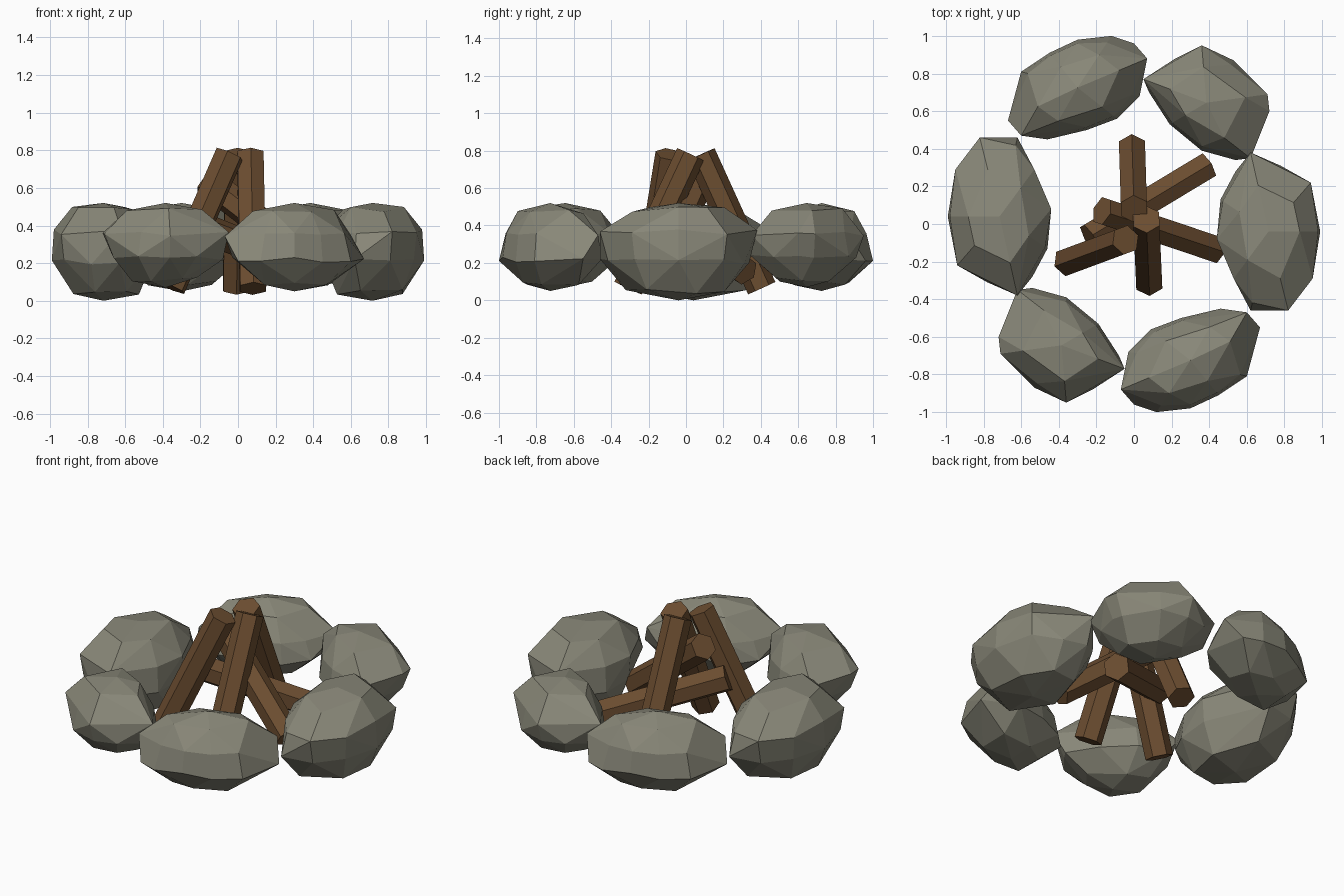
import bpy, bmesh, math, random
from mathutils import Vector, Matrix

if "Cube" in bpy.data.objects:
    bpy.data.objects.remove(bpy.data.objects["Cube"])


def material(name, color):
    m = bpy.data.materials.new(name)
    m.diffuse_color = (*color, 1)
    m.use_nodes = True
    m.node_tree.nodes["Principled BSDF"].inputs["Base Color"].default_value = m.diffuse_color
    return m


STONE = material("stone_grey", (0.25, 0.245, 0.19))
WOOD = material("wood_brown", (0.15, 0.075, 0.03))


def finish(bm, name, mat):
    bmesh.ops.recalc_face_normals(bm, faces=bm.faces)
    me = bpy.data.meshes.new(name)
    bm.to_mesh(me)
    bm.free()
    me.materials.append(mat)
    ob = bpy.data.objects.new(name, me)
    bpy.context.collection.objects.link(ob)
    return ob


def stone(name, outline, z0, z1, levels, taper, seed):
    """Faceted boulder hulled over its plan outline; a twin sits opposite."""
    rng = random.Random(seed)
    pts = [Vector((x, y)) for x, y in outline]
    lo = Vector((min(p.x for p in pts), min(p.y for p in pts)))
    hi = Vector((max(p.x for p in pts), max(p.y for p in pts)))
    c = (lo + hi) / 2
    far = max((p - c).length for p in pts)
    high = [rng.random() < 0.4 for p in pts]      # which middle ring is widest
    bm = bmesh.new()
    for n, (t, s) in enumerate(levels):
        for i, p in enumerate(pts):
            if n in (0, 3) and i % 2 == n % 2:    # fewer points top and bottom
                continue
            k = s
            if n in (0, 3):
                k *= rng.uniform(0.95, 1.08)
            elif high[i] != (n == 2):
                k = 1 - taper * ((p - c).length / far) ** 2
            q = c + (p - c) * k
            dt = rng.uniform(-0.03, 0.03)
            bm.verts.new((q.x, q.y, z0 + (z1 - z0) * (t + dt)))
    for z in (z0, z1):
        bm.verts.new((c.x, c.y, z))
    res = bmesh.ops.convex_hull(bm, input=bm.verts)
    inner = [g for g in res["geom_interior"] if isinstance(g, bmesh.types.BMVert)]
    bmesh.ops.delete(bm, geom=inner, context='VERTS')
    bmesh.ops.dissolve_limit(bm, angle_limit=math.radians(7),
                             verts=bm.verts, edges=bm.edges)
    ob = finish(bm, name, STONE)
    twin = ob.copy()
    twin.name = name + "_opposite"
    twin.rotation_euler.z = math.pi
    bpy.context.collection.objects.link(twin)


def log(name, bottom, top, radius=0.08):
    """Six-sided log between two points."""
    a, b = Vector(bottom), Vector(top)
    d = b - a
    bm = bmesh.new()
    rot = d.to_track_quat('Z', 'Y').to_matrix().to_4x4()
    bmesh.ops.create_cone(bm, cap_ends=True, segments=6, radius1=radius,
                          radius2=radius, depth=d.length,
                          matrix=Matrix.Translation((a + b) / 2) @ rot)
    finish(bm, name, WOOD)


# Ring of stones: three shapes, each repeated on the opposite side
BLOCKY = ((0.09, 0.66), (0.4, 1), (0.7, 1), (0.93, 0.57))
ROUND = ((0.09, 0.56), (0.36, 1), (0.63, 1), (0.91, 0.6))
stone("side_stone", [(0.62, 0.38), (0.78, 0.31), (0.94, 0.22), (0.95, 0.1),
                     (0.99, -0.04), (0.95, -0.29), (0.82, -0.46), (0.62, -0.46),
                     (0.53, -0.29), (0.44, -0.08), (0.46, 0.13), (0.54, 0.28)],
      0.0, 0.52, BLOCKY, 0.1, 3)
stone("back_left_stone", [(-0.67, 0.55), (-0.6, 0.81), (-0.45, 0.91), (-0.3, 0.98),
                          (-0.12, 1.0), (0.0, 0.96), (0.07, 0.88), (0.03, 0.68),
                          (-0.09, 0.56), (-0.25, 0.5), (-0.46, 0.45), (-0.6, 0.47)],
      0.05, 0.52, ROUND, 0.2, 5)
stone("back_right_stone", [(0.05, 0.77), (0.22, 0.88), (0.36, 0.95), (0.53, 0.87),
                           (0.71, 0.69), (0.72, 0.6), (0.64, 0.47), (0.62, 0.35),
                           (0.54, 0.34), (0.36, 0.39), (0.19, 0.53), (0.08, 0.7)],
      0.07, 0.52, ROUND, 0.2, 8)

# Leaning log pile
log("back_log", (-0.01, 0.405, 0.065), (0.0, 0.08, 0.78))
log("front_log", (0.08, -0.31, 0.065), (0.065, 0.025, 0.78))
log("left_log", (-0.355, -0.2, 0.07), (-0.045, -0.085, 0.78))
log("right_log", (0.44, -0.135, 0.17), (-0.17, 0.07, 0.64))
log("cross_log", (0.39, 0.31, 0.16), (-0.24, -0.07, 0.41))
